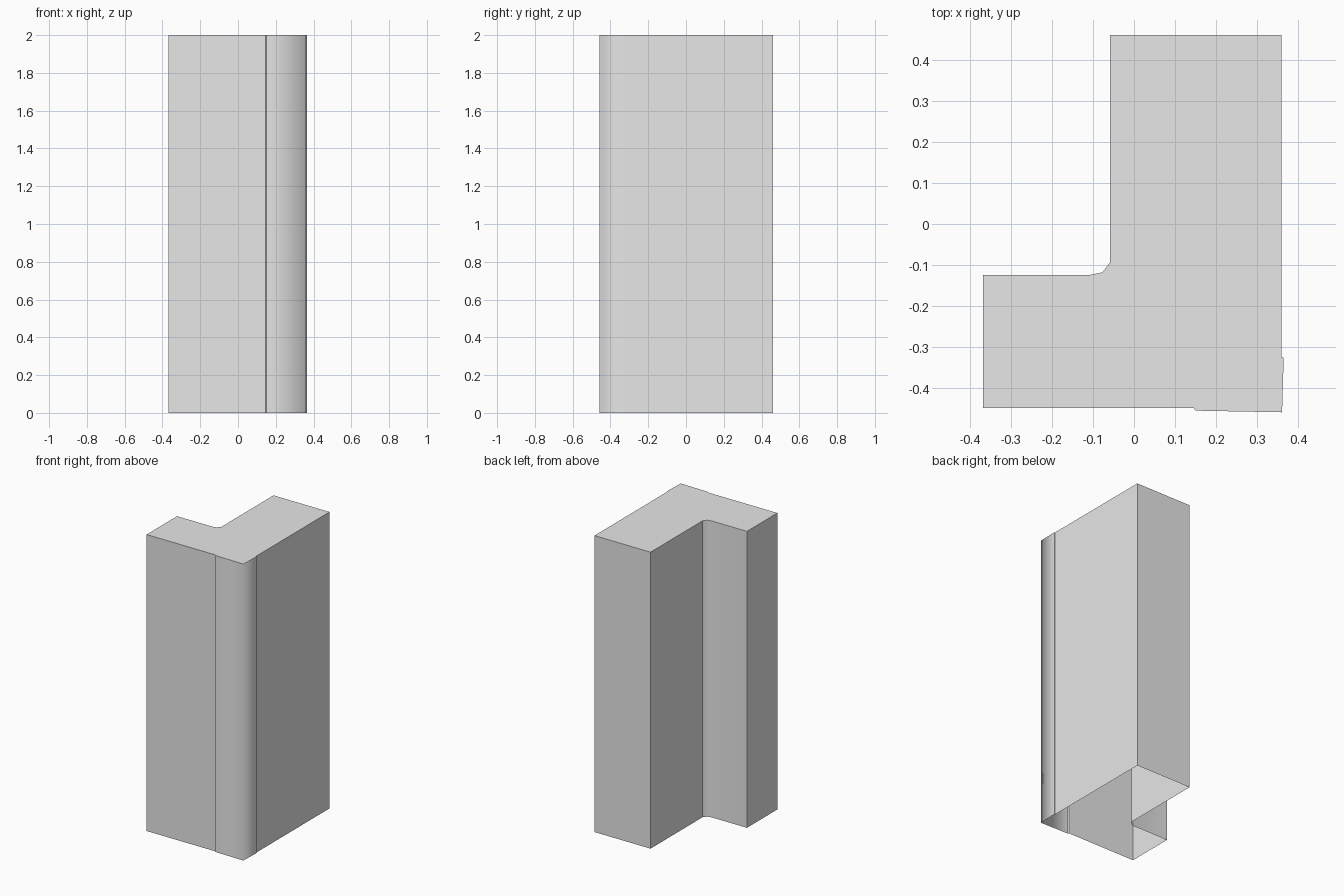
import bpy
import bmesh

cube = bpy.data.objects.get("Cube")
if cube:
    bpy.data.objects.remove(cube, do_unlink=True)

HEIGHT = 2.0

# L-shaped plan, counter-clockwise: (x, y, smooth vertical edge)
PLAN = [
    (-0.368, -0.448, False),
    (0.145, -0.448, False),
    (0.15, -0.455, False),    # corner bead, front lip
    (0.361, -0.459, True),    # softened outer corner
    (0.365, -0.325, False),   # corner bead, side lip
    (0.36, -0.325, False),
    (0.36, 0.461, False),
    (-0.058, 0.461, False),
    (-0.058, -0.093, False),  # inner fillet
    (-0.077, -0.118, True),
    (-0.108, -0.124, True),
    (-0.368, -0.124, False),
]

# Single plain colour
grey = bpy.data.materials.new("light_grey")
grey.use_nodes = True
colour = (0.8, 0.8, 0.8, 1.0)
grey.diffuse_color = colour
grey.node_tree.nodes["Principled BSDF"].inputs["Base Color"].default_value = colour

# Walls from the plan, closed on top and open underneath
bm = bmesh.new()
low = [bm.verts.new((x, y, 0)) for x, y, _ in PLAN]
high = [bm.verts.new((x, y, HEIGHT)) for x, y, _ in PLAN]
for i in range(len(PLAN)):
    j = (i + 1) % len(PLAN)
    bm.faces.new((low[i], low[j], high[j], high[i]))
bm.faces.new(high)

# Smooth only the rounded vertical edges
for face in bm.faces:
    face.smooth = True
for edge in bm.edges:
    edge.smooth = False
for a, b, (_, _, soft) in zip(low, high, PLAN):
    bm.edges.get((a, b)).smooth = soft

mesh = bpy.data.meshes.new("corner_wall")
bm.to_mesh(mesh)
bm.free()
mesh.materials.append(grey)
wall = bpy.data.objects.new("corner_wall", mesh)
bpy.context.collection.objects.link(wall)
